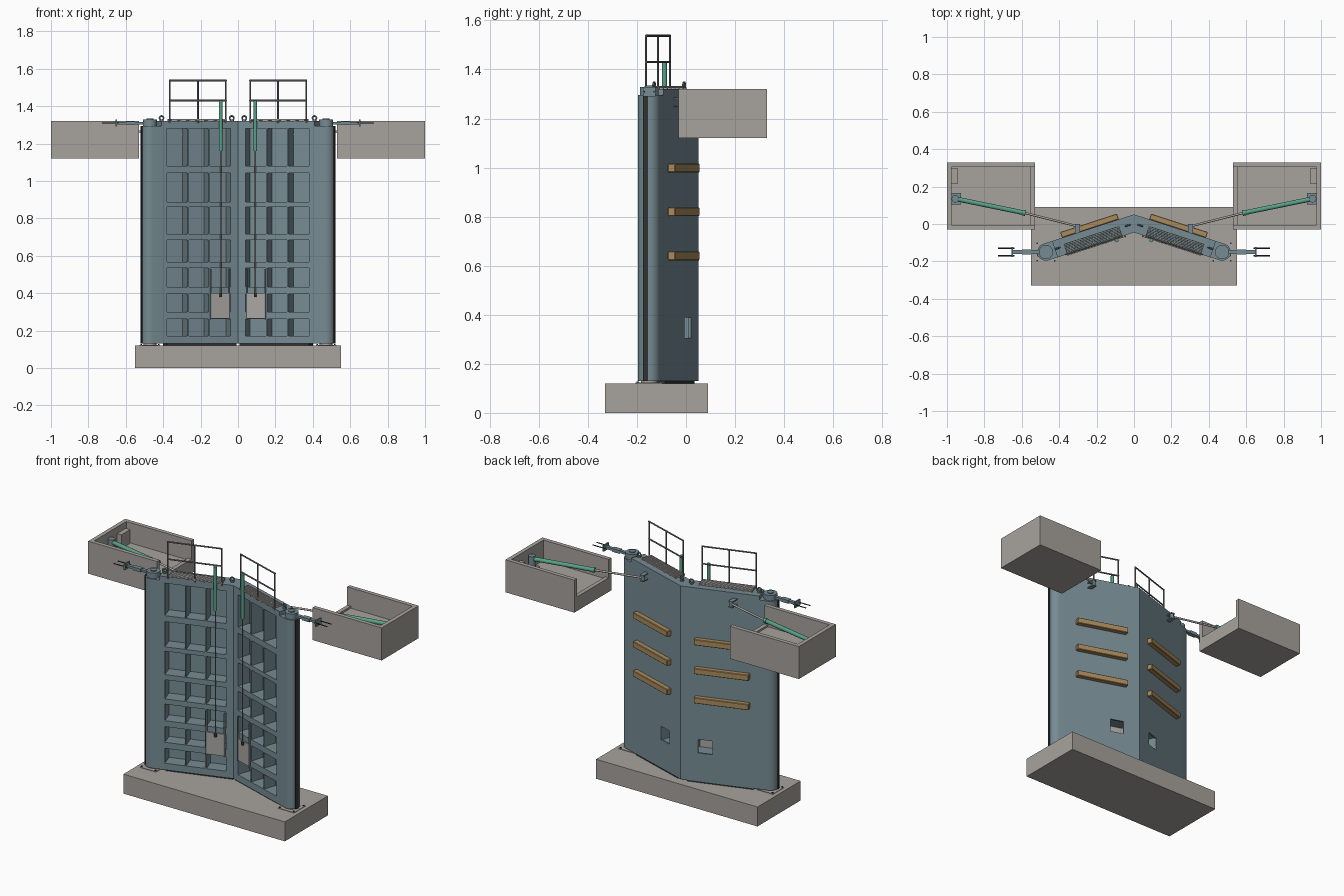
import bpy, bmesh, math
from mathutils import Matrix, Vector

cube = bpy.data.objects.get("Cube")
if cube:
    bpy.data.objects.remove(cube, do_unlink=True)


def material(name, rgb):
    m = bpy.data.materials.new(name)
    m.use_nodes = True
    m.diffuse_color = (*rgb, 1)
    m.node_tree.nodes["Principled BSDF"].inputs["Base Color"].default_value = (*rgb, 1)
    return m


BLUE = material("blue_grey_paint", (0.18, 0.26, 0.29))
CONCRETE = material("concrete", (0.39, 0.365, 0.34))
TIMBER = material("timber", (0.40, 0.26, 0.11))
GREEN = material("green_hydraulic", (0.10, 0.36, 0.25))
RAIL = material("rail_grey", (0.20, 0.19, 0.19))
STEEL = material("bare_steel", (0.40, 0.38, 0.36))
DARK = material("dark_seal", (0.03, 0.032, 0.035))

# Leaf frame: u runs from mitre to heel, v runs to the back
ANGLE = math.radians(18)
LEAF = Matrix.Translation((0, 0.003, 0)) @ Matrix.Rotation(-ANGLE, 4, 'Z')
HALF = 0.046
BOTTOM, TOP, HEEL_TOP = 0.13, 1.32, 1.295
PIVOT_U = 0.495
PIVOT = LEAF @ Vector((PIVOT_U, 0, 0))


def box(bm, x, y, z):
    size = [b - a for a, b in (x, y, z)]
    mid = [(a + b) / 2 for a, b in (x, y, z)]
    bmesh.ops.create_cube(bm, size=1, matrix=Matrix.Translation(mid) @ Matrix.Diagonal((*size, 1)))


def rod(bm, a, b, r, sides=16):
    a, b = Vector(a), Vector(b)
    rot = (b - a).to_track_quat('Z', 'Y').to_matrix().to_4x4()
    bmesh.ops.create_cone(bm, cap_ends=True, segments=sides, radius1=r, radius2=r,
                          depth=(b - a).length, matrix=Matrix.Translation((a + b) / 2) @ rot)


def prism(bm, points, z0, z1):
    low = [bm.verts.new((u, v, z0)) for u, v in points]
    high = [bm.verts.new((u, v, z1)) for u, v in points]
    bm.faces.new(low)
    bm.faces.new(high)
    for i in range(len(points)):
        j = (i + 1) % len(points)
        bm.faces.new((low[i], low[j], high[j], high[i]))


def finish(bm, name, mat, frame=None, mirror=True):
    """Turn the bmesh into an object, or into a mirrored pair."""
    if frame:
        bm.transform(frame)
    for side, sx in (("left_", 1), ("right_", -1)) if mirror else (("", 1),):
        part = bm.copy()
        part.transform(Matrix.Diagonal((sx, 1, 1, 1)))
        bmesh.ops.recalc_face_normals(part, faces=part.faces)
        for f in part.faces:
            f.smooth = True
        me = bpy.data.meshes.new(side + name)
        part.to_mesh(me)
        part.free()
        me.set_sharp_from_angle(angle=math.radians(35))
        me.materials.append(mat)
        bpy.context.collection.objects.link(bpy.data.objects.new(side + name, me))
    bm.free()


# Concrete base
bm = bmesh.new()
box(bm, (-0.55, 0.55), (-0.33, 0.09), (0, 0.12))
finish(bm, "base_slab", CONCRETE, mirror=False)

# Gate leaf: mitre post, heel post, skin with sluice hole, girders and ribs
U0, U1, SKIN = 0.057, 0.415, 0.036
HOLE_U, HOLE_Z = (0.087, 0.17), (0.305, 0.388)
bm = bmesh.new()
cut = HALF * math.tan(ANGLE)
prism(bm, [(cut, -HALF), (U0, -HALF), (U0, HALF), (-cut, HALF)], BOTTOM, TOP)
box(bm, (U1, 0.445), (-HALF, HALF), (BOTTOM, TOP))
arc = [math.radians(-90 + 180 * i / 16) for i in range(17)]
heel = [(PIVOT_U + HALF * math.cos(a), HALF * math.sin(a)) for a in arc]
prism(bm, [(0.445, -HALF)] + heel + [(0.445, HALF)], BOTTOM, HEEL_TOP)
back = (SKIN, HALF)
box(bm, (U0, HOLE_U[0]), back, (BOTTOM, TOP))
box(bm, (HOLE_U[1], U1), back, (BOTTOM, TOP))
box(bm, HOLE_U, back, (BOTTOM, HOLE_Z[0]))
box(bm, HOLE_U, back, (HOLE_Z[1], TOP))
openings = [(0.171, 0.262), (0.30, 0.396), (0.433, 0.535), (0.567, 0.685),
            (0.717, 0.861), (0.888, 1.043), (1.08, 1.28)]
levels = [BOTTOM] + [z for pair in openings for z in pair] + [TOP]
for z0, z1 in zip(levels[::2], levels[1::2]):
    box(bm, (U0, U1), (-HALF, SKIN), (z0, z1))
for u in (0.176, 0.295):
    for pair in openings:
        box(bm, (u - 0.004, u + 0.004), (-0.044, SKIN), pair)
finish(bm, "gate_leaf", BLUE, LEAF)

# Dark seals on heel and sill
bm = bmesh.new()
box(bm, (PIVOT_U + 0.04, PIVOT_U + HALF + 0.004), (-0.01, 0.01), (BOTTOM, HEEL_TOP))
box(bm, (0.02, 0.41), (-0.035, 0.04), (0.12, BOTTOM))
finish(bm, "seals", DARK, LEAF)

# Timber fenders on the back
bm = bmesh.new()
for z in (0.64, 0.82, 0.998):
    box(bm, (0.07, 0.39), (HALF, HALF + 0.032), (z - 0.018, z + 0.018))
bmesh.ops.bevel(bm, geom=bm.edges[:], offset=0.003, segments=1, affect='EDGES')
finish(bm, "timber_fenders", TIMBER, LEAF)

# Sluice paddle, its guides, rod and cylinder
PU, PV = 0.116, -0.058
bm = bmesh.new()
box(bm, (0.067, 0.168), (-0.054, -0.0465), (0.265, 0.40))
finish(bm, "sluice_paddle", STEEL, LEAF)
bm = bmesh.new()
for u in (0.065, 0.170):
    box(bm, (u - 0.003, u + 0.003), (-0.056, -HALF), (0.26, 0.53))
finish(bm, "paddle_guides", BLUE, LEAF)
bm = bmesh.new()
rod(bm, (PU, PV, 0.39), (PU, PV, 1.17), 0.0035, 10)
finish(bm, "paddle_rod", STEEL, LEAF)
bm = bmesh.new()
rod(bm, (PU, PV, 0.38), (PU, PV, 0.40), 0.008, 12)
finish(bm, "paddle_clevis", DARK, LEAF)
bm = bmesh.new()
rod(bm, (PU, PV, 1.16), (PU, PV, 1.43), 0.010)
finish(bm, "paddle_cylinder", GREEN, LEAF)

# Walkway grating
bm = bmesh.new()
for i in range(9):
    v = -0.052 + i * 0.0077
    box(bm, (0.08, 0.392), (v - 0.002, v + 0.002), (1.324, 1.332))
for i in range(7):
    u = 0.082 + i * 0.0513
    box(bm, (u - 0.002, u + 0.002), (-0.054, 0.0116), (TOP, 1.331))
finish(bm, "walkway_grating", STEEL, LEAF)

# Handrail
bm = bmesh.new()
RV = -0.045
for u in (0.083, 0.24, 0.398):
    rod(bm, (u, RV, TOP - 0.01), (u, RV, 1.54), 0.0045, 10)
for z in (1.43, 1.537):
    rod(bm, (0.079, RV, z), (0.402, RV, z), 0.0045, 10)
finish(bm, "handrail", RAIL, LEAF)

# Lifting eyes
bm = bmesh.new()
for u in (0.035, 0.43):
    ring = [Vector((u + 0.012 * math.cos(i * math.pi / 5), 0, 1.336 + 0.012 * math.sin(i * math.pi / 5)))
            for i in range(11)]
    for a, b in zip(ring, ring[1:]):
        rod(bm, a, b, 0.0045, 8)
    rod(bm, (u, 0, TOP), (u, 0, 1.326), 0.011, 12)
finish(bm, "lifting_eyes", BLUE, LEAF)

# Heel collar, anchor bar and anchor plate
px, py = PIVOT.x, PIVOT.y
bm = bmesh.new()
rod(bm, (px, py, HEEL_TOP), (px, py, 1.328), 0.038, 32)
box(bm, (px + 0.03, 0.65), (py - 0.010, py + 0.010), (1.302, 1.316))
box(bm, (0.55, 0.60), (py - 0.014, py + 0.014), (1.299, 1.319))
box(bm, (0.648, 0.656), (py - 0.026, py + 0.026), (1.29, 1.328))
finish(bm, "heel_anchor", BLUE)
bm = bmesh.new()
for dy in (-0.02, 0.02):
    rod(bm, (0.64, py + dy, 1.309), (0.727, py + dy, 1.309), 0.003, 8)
finish(bm, "anchor_bolts", DARK)
bm = bmesh.new()
rod(bm, (px, py, 1.32), (px, py, 1.334), 0.018, 20)
finish(bm, "collar_pin", BLUE)

# Bottom pintle with bolts
bm = bmesh.new()
rod(bm, (px, py, 0.12), (px, py, BOTTOM), 0.034, 24)
box(bm, (px - 0.055, px + 0.055), (py - 0.055, py + 0.055), (0.118, 0.123))
finish(bm, "pintle", STEEL)
bm = bmesh.new()
for sx in (-1, 1):
    for sy in (-1, 1):
        x, y = px + 0.047 * sx, py + 0.047 * sy
        rod(bm, (x, y, 0.12), (x, y, 0.128), 0.005, 6)
finish(bm, "pintle_bolts", DARK)

# Machine pit: floor, three walls, low gate-side sill with a stub
X0, X1, Y0, Y1, Z0, Z1, W = 0.53, 1.0, -0.03, 0.33, 1.12, 1.32, 0.025
FLOOR = 1.195
bm = bmesh.new()
box(bm, (X0, X1), (Y0, Y1), (Z0, FLOOR))
box(bm, (X0, X1), (Y0, Y0 + W), (FLOOR, Z1))
box(bm, (X0, X1), (Y1 - W, Y1), (FLOOR, Z1))
box(bm, (X1 - W, X1), (Y0 + W, Y1 - W), (FLOOR, Z1))
box(bm, (X0, X0 + W), (Y0 + W, Y1 - W), (FLOOR, FLOOR + 0.012))
box(bm, (0.945, X1 - W), (0.215, 0.30), (FLOOR, 1.28))
finish(bm, "machine_pit", CONCRETE)

# Gate ram: cylinder, rod, pedestal and leaf bracket
tail, neck, eye = Vector((0.955, 0.135, 1.265)), Vector((0.58, 0.058, 1.265)), Vector((0.302, -0.012, 1.265))
bm = bmesh.new()
rod(bm, tail, neck, 0.0125, 20)
rod(bm, neck, neck + (tail - neck) * 0.04, 0.0155, 20)
finish(bm, "ram_cylinder", GREEN)
bm = bmesh.new()
rod(bm, neck, eye, 0.006, 12)
finish(bm, "ram_rod", STEEL)
bm = bmesh.new()
rod(bm, (tail.x, tail.y, FLOOR), (tail.x, tail.y, 1.285), 0.02, 20)
box(bm, (0.925, 0.975), (0.105, 0.165), (FLOOR, 1.215))
rod(bm, (eye.x, eye.y, 1.25), (eye.x, eye.y, 1.28), 0.011, 14)
for z in (1.246, 1.28):
    box(bm, (eye.x - 0.013, eye.x + 0.013), (-0.06, 0.0), (z, z + 0.006))
finish(bm, "ram_mounts", BLUE)
